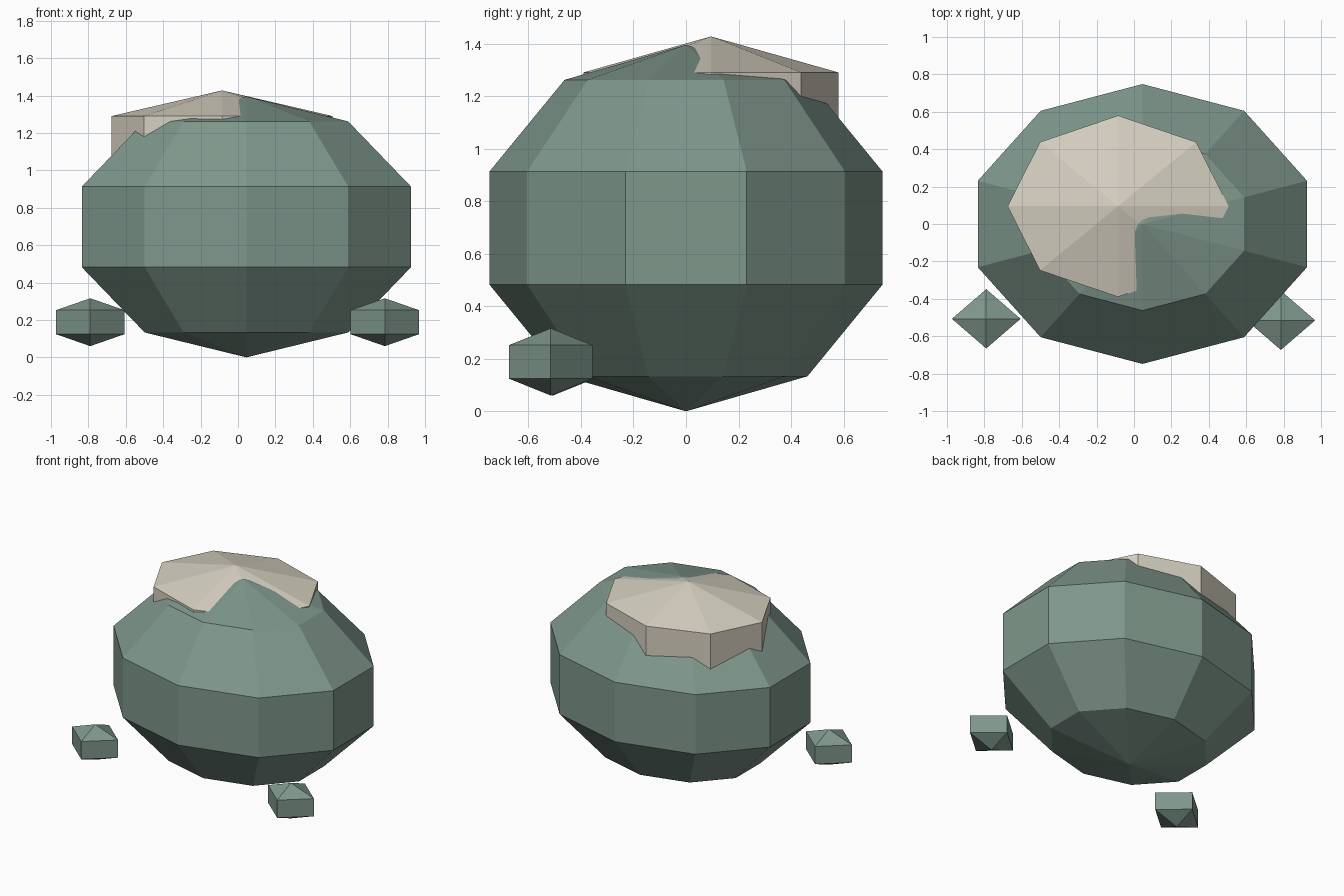
import bpy

cube = bpy.data.objects.get("Cube")
if cube:
    bpy.data.objects.remove(cube, do_unlink=True)


def make_material(name, colour):
    mat = bpy.data.materials.new(name)
    mat.use_nodes = True
    mat.diffuse_color = (*colour, 1)
    mat.node_tree.nodes["Principled BSDF"].inputs["Base Color"].default_value = (*colour, 1)
    return mat


def faceted_ball(name, segments, rings, centre, radii, mat):
    """Flat-shaded low-poly ellipsoid."""
    bpy.ops.mesh.primitive_uv_sphere_add(segments=segments, ring_count=rings, radius=1, location=centre)
    obj = bpy.context.object
    obj.name = name
    obj.scale = radii
    bpy.ops.object.transform_apply(location=False, rotation=False, scale=True)
    bpy.ops.object.shade_flat()
    obj.data.materials.append(mat)
    return obj


green = make_material("sage green", (0.21, 0.31, 0.26))
cream = make_material("warm cream", (0.67, 0.63, 0.53))

# Rounded body
faceted_ball("body", 10, 5, (0.045, 0, 0.6975), (0.973, 0.748 / 0.951, 0.6975), green)

# Off-centre cap, partly sunk into the top of the body
faceted_ball("cap", 8, 3, (-0.085, 0.095, 1.153), (0.591 / 0.866, 0.485 / 0.866, 0.274), cream)

# Two small diamond feet in front
for name, x, y in (("right_foot", -0.79, -0.507), ("left_foot", 0.785, -0.515)):
    faceted_ball(name, 4, 2, (x, y, 0.188), (0.212, 0.183, 0.128), green)
